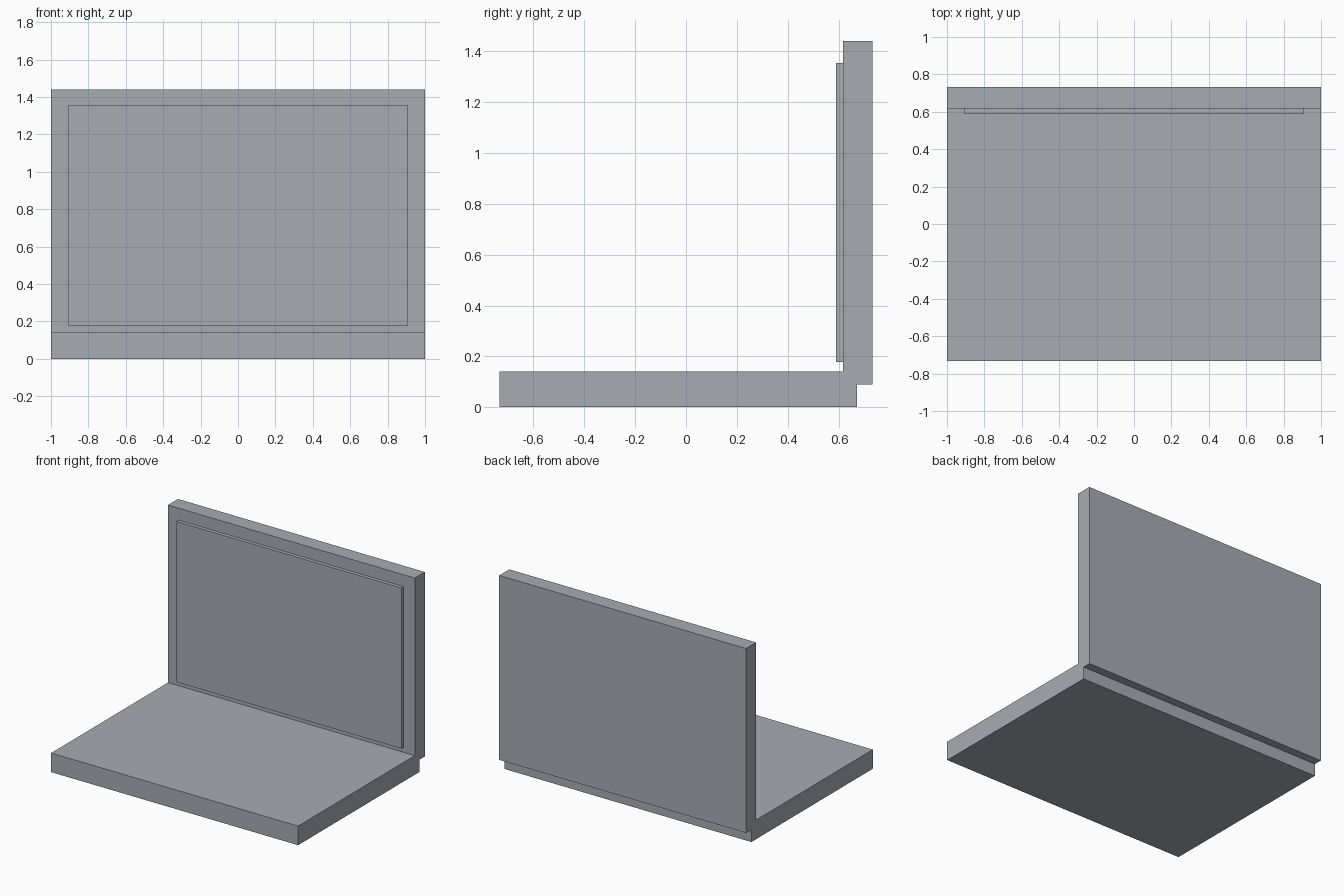
import bpy

if "Cube" in bpy.data.objects:
    bpy.data.objects.remove(bpy.data.objects["Cube"])

grey = bpy.data.materials.new("cool_grey")
grey.diffuse_color = (0.40, 0.41, 0.45, 1.0)
grey.use_nodes = True
grey.node_tree.nodes["Principled BSDF"].inputs["Base Color"].default_value = grey.diffuse_color


def box(name, x, y, z):
    """Box spanning the given (min, max) range on each axis."""
    spans = (x, y, z)
    bpy.ops.mesh.primitive_cube_add(size=1, location=[(a + b) / 2 for a, b in spans])
    obj = bpy.context.object
    obj.name = name
    obj.scale = [b - a for a, b in spans]
    bpy.ops.object.transform_apply(location=False, rotation=False, scale=True)
    obj.data.materials.append(grey)
    return obj


# Flat base slab
box("base", (-1, 1), (-0.733, 0.672), (0, 0.14))

# Upright lid, overhanging the rear edge of the base
box("lid", (-1, 1), (0.617, 0.733), (0.09, 1.44))

# Raised screen panel on the front of the lid
box("screen", (-0.91, 0.91), (0.59, 0.625), (0.178, 1.353))
